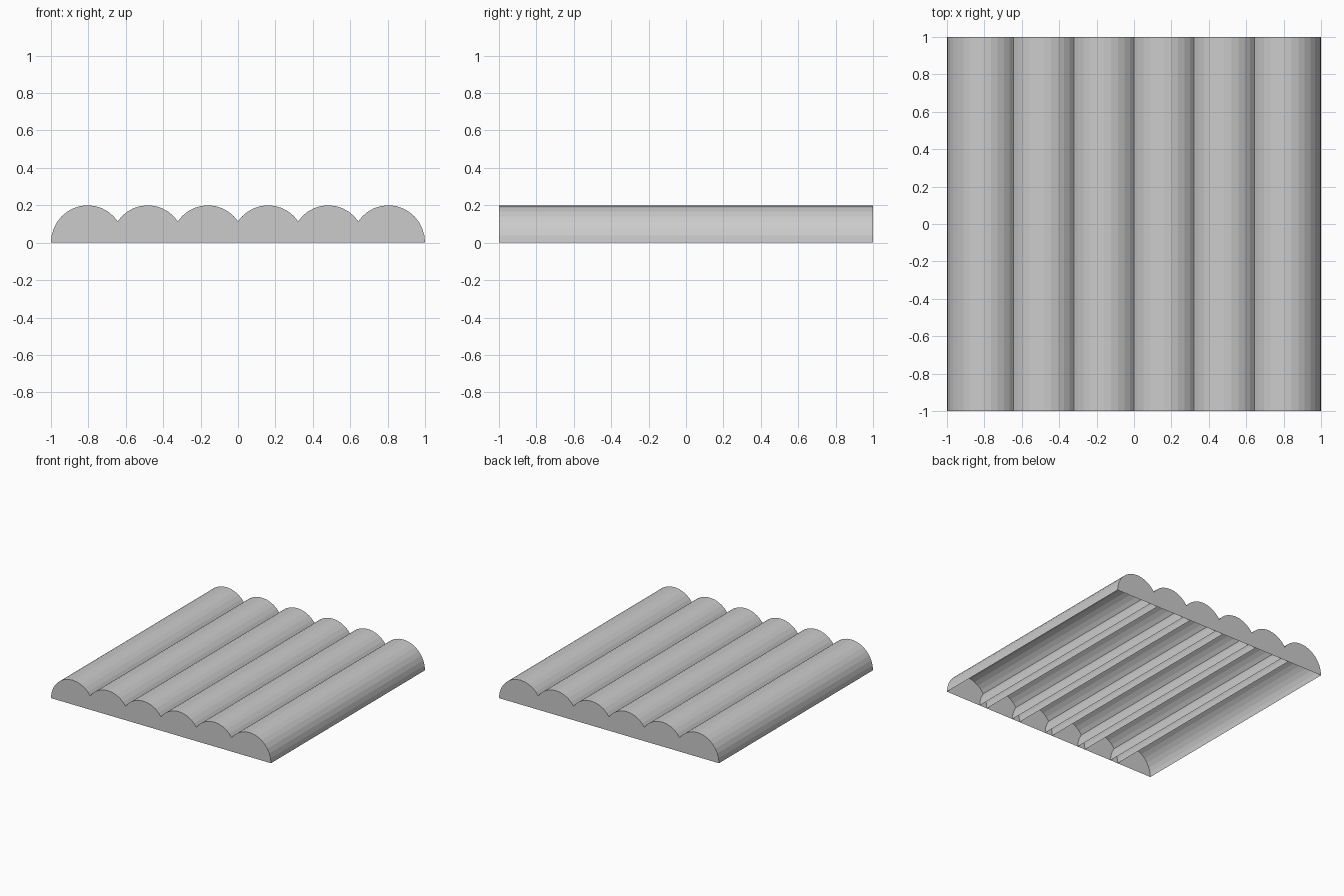
import bpy, bmesh, math

if "Cube" in bpy.data.objects:
    bpy.data.objects.remove(bpy.data.objects["Cube"])

COUNT = 6          # ridges side by side
RX, RZ = 0.196, 0.2
SEGMENTS = 16      # flat facets over each half round
SPACING = 2 * (1 - RX) / (COUNT - 1)


def half_round(name, x):
    """Half cylinder along y with closed ends and an open underside."""
    bm = bmesh.new()
    rings = []
    for y in (-1, 1):
        ring = []
        for i in range(SEGMENTS + 1):
            a = math.pi * i / SEGMENTS
            ring.append(bm.verts.new((x + RX * math.cos(a), y, RZ * math.sin(a))))
        rings.append(ring)
    front, back = rings
    # curved shell
    for i in range(SEGMENTS):
        bm.faces.new((front[i], back[i], back[i + 1], front[i + 1]))
    # end caps
    bm.faces.new(front)
    bm.faces.new(back[::-1])
    mesh = bpy.data.meshes.new(name)
    bm.to_mesh(mesh)
    bm.free()
    obj = bpy.data.objects.new(name, mesh)
    bpy.context.collection.objects.link(obj)
    return obj


# overlapping row of ridges
for n in range(COUNT):
    half_round(f"roof_ridge_{n + 1}", -1 + RX + n * SPACING)
